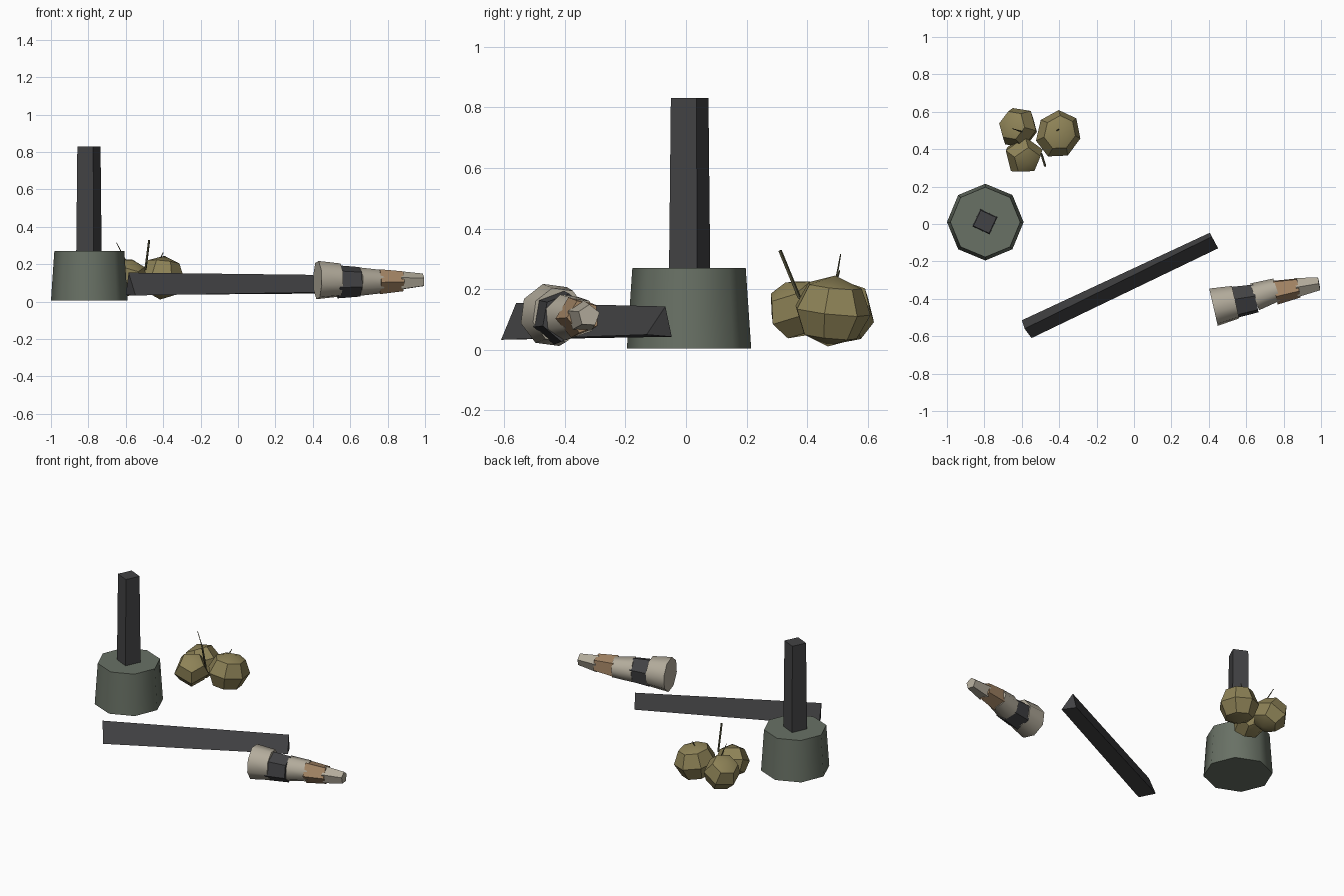
import bpy, bmesh, math
from mathutils import Vector, Matrix

if "Cube" in bpy.data.objects:
    bpy.data.objects.remove(bpy.data.objects["Cube"], do_unlink=True)


def material(name, rgb):
    m = bpy.data.materials.new(name)
    m.use_nodes = True
    m.diffuse_color = (*rgb, 1)
    m.node_tree.nodes["Principled BSDF"].inputs["Base Color"].default_value = (*rgb, 1)
    return m


stone = material("grey green stone", (0.14, 0.165, 0.13))
iron = material("dark iron", (0.055, 0.055, 0.058))
cream = material("cream", (0.45, 0.41, 0.33))
tan = material("tan", (0.37, 0.235, 0.13))
olive = material("olive fruit", (0.27, 0.225, 0.095))
twig = material("dark twig", (0.10, 0.095, 0.05))


def finish(name, bm, mat, smooth=None):
    bmesh.ops.recalc_face_normals(bm, faces=bm.faces)
    mesh = bpy.data.meshes.new(name)
    bm.to_mesh(mesh)
    bm.free()
    mesh.materials.append(mat)
    ob = bpy.data.objects.new(name, mesh)
    bpy.context.collection.objects.link(ob)
    if smooth:
        bpy.ops.object.select_all(action='DESELECT')
        ob.select_set(True)
        bpy.context.view_layer.objects.active = ob
        bpy.ops.object.shade_smooth_by_angle(angle=math.radians(smooth))
    return ob


def loft(name, rings, mat, smooth=None):
    """Skin a closed solid between two or more rings of points."""
    bm = bmesh.new()
    loops = [[bm.verts.new(p) for p in ring] for ring in rings]
    n = len(loops[0])
    for a, b in zip(loops, loops[1:]):
        for i in range(n):
            j = (i + 1) % n
            bm.faces.new((a[i], a[j], b[j], b[i]))
    bm.faces.new(loops[0])
    bm.faces.new(loops[-1])
    return finish(name, bm, mat, smooth)


def tapered(name, start, end, r0, r1, sides, turn, mat, smooth=None):
    """Regular prism between two points, turned about its own axis."""
    start, end = Vector(start), Vector(end)
    frame = (end - start).to_track_quat('Z', 'Y')
    rings = []
    for centre, r in ((start, r0), (end, r1)):
        angles = [math.radians(turn) + math.tau * i / sides for i in range(sides)]
        rings.append([centre + frame @ Vector((r * math.cos(a), r * math.sin(a), 0))
                      for a in angles])
    return loft(name, rings, mat, smooth)


# Mortar block with upright post
def upright(name, x, y, z0, z1, r0, r1, sides, turn, mat, smooth=None):
    rings = [[(x + r * math.cos(math.radians(turn) + math.tau * i / sides),
               y + r * math.sin(math.radians(turn) + math.tau * i / sides), z)
              for i in range(sides)] for z, r in ((z0, r0), (z1, r1))]
    return loft(name, rings, mat, smooth)


upright("block", -0.795, 0.01, 0.005, 0.27, 0.205, 0.187, 8, 0, stone, 50)
upright("post", -0.797, 0.012, 0.2, 0.83, 0.073, 0.066, 4, 20, iron)

# Three-sided bar lying on the ground
loft("bar", [
    [(-0.6, -0.515, 0.035), (-0.548, -0.61, 0.033), (-0.585, -0.56, 0.155)],
    [(0.405, -0.047, 0.043), (0.45, -0.13, 0.05), (0.415, -0.068, 0.143)],
], iron)

# Banded tool: short solids laid end to end
tapered("tool_cap", (0.425, -0.445, 0.115), (0.543, -0.418, 0.115),
        0.106, 0.092, 8, 15, cream, 50)
tapered("tool_dark_band", (0.53, -0.42, 0.106), (0.652, -0.398, 0.106),
        0.09, 0.08, 6, 20, iron)
tapered("tool_pale_band", (0.645, -0.392, 0.108), (0.765, -0.352, 0.108),
        0.078, 0.064, 7, 5, cream, 55)
tapered("tool_tan_band", (0.755, -0.362, 0.108), (0.88, -0.338, 0.11),
        0.07, 0.056, 5, 40, tan)
tapered("tool_tip", (0.868, -0.341, 0.109), (0.99, -0.32, 0.113),
        0.054, 0.037, 5, 15, cream)


# Cluster of faceted fruit
def fruit(name, centre, size, axis, sides, turn):
    bm = bmesh.new()
    bmesh.ops.create_uvsphere(bm, u_segments=sides, v_segments=4, radius=1)
    spin = Matrix.Rotation(math.radians(turn), 4, 'Z')
    lean = Vector(axis).to_track_quat('Z', 'Y').to_matrix().to_4x4()
    place = Matrix.Translation(centre) @ lean @ spin @ Matrix.Diagonal((*size, 1))
    bmesh.ops.transform(bm, matrix=place, verts=bm.verts)
    finish(name, bm, olive, 38)


fruit("fruit_back", (-0.62, 0.515, 0.125), (0.115, 0.11, 0.105), (-0.4, 0.15, 0.8), 6, 10)
fruit("fruit_left", (-0.405, 0.48, 0.128), (0.12, 0.132, 0.118), (0.1, 0.1, 1), 7, 20)
fruit("fruit_front", (-0.59, 0.365, 0.135), (0.108, 0.108, 0.098), (0.25, -0.35, 0.8), 5, 35)

# Thin stems
tapered("stem_back", (-0.59, 0.49, 0.2), (-0.65, 0.51, 0.315), 0.004, 0.002, 4, 0, twig)
tapered("stem_front", (-0.495, 0.375, 0.17), (-0.475, 0.31, 0.328), 0.006, 0.006, 4, 0, twig)
tapered("stem_left", (-0.42, 0.495, 0.22), (-0.4, 0.507, 0.262), 0.004, 0.002, 4, 0, twig)
